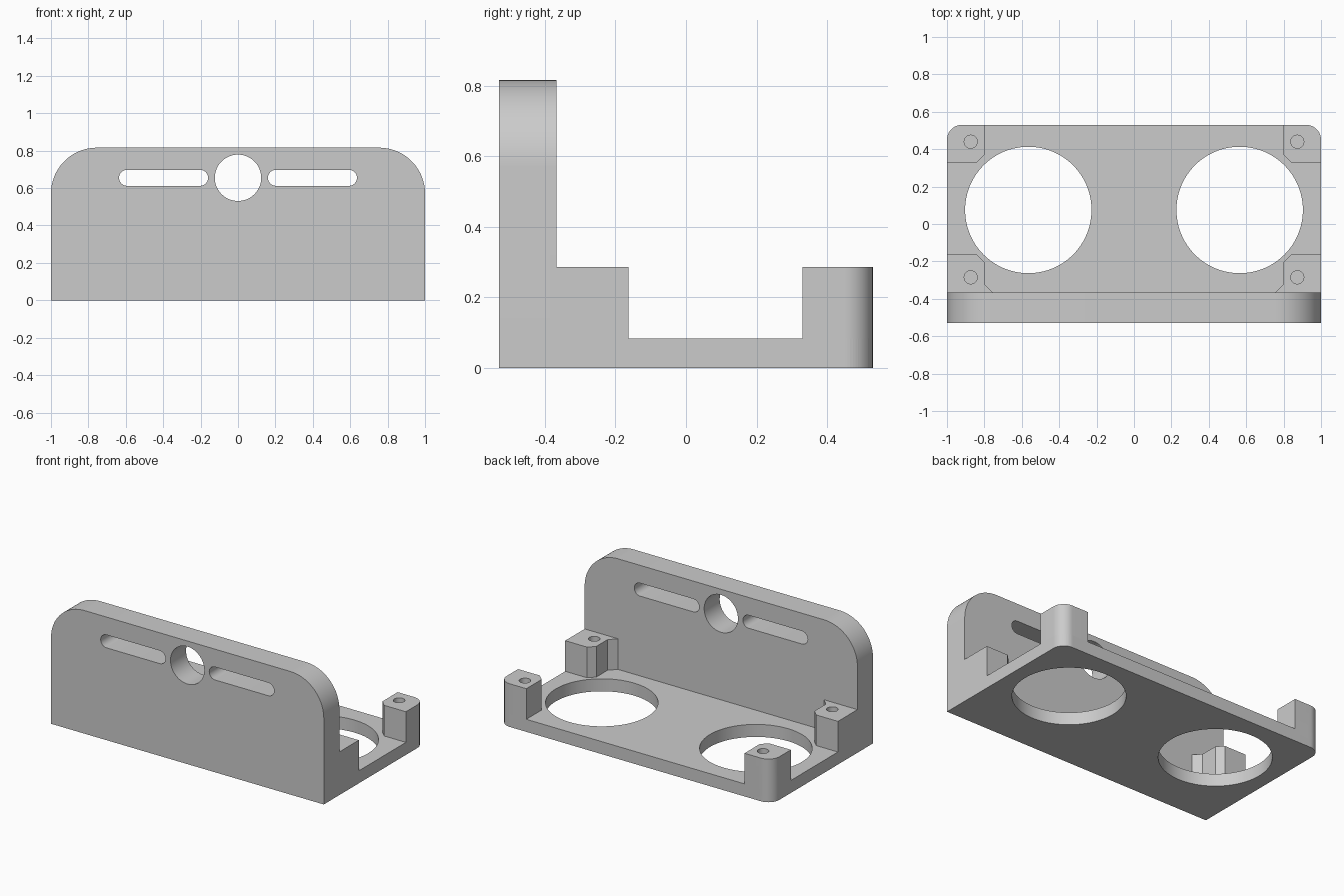
import bpy
import bmesh
from math import sin, cos, pi, radians
from mathutils import Vector

cube = bpy.data.objects.get("Cube")
if cube:
    bpy.data.objects.remove(cube, do_unlink=True)

HALF_X, HALF_Y = 1.0, 0.53
PLATE_BACK = -0.367
PLATE_TOP, POST_TOP, BASE_TOP = 0.816, 0.286, 0.083

grey = bpy.data.materials.new("plain grey")
grey.use_nodes = True
grey.diffuse_color = (0.6, 0.6, 0.6, 1)
grey.node_tree.nodes["Principled BSDF"].inputs["Base Color"].default_value = (0.6, 0.6, 0.6, 1)


def arc(cx, cy, r, start, end, steps=16):
    """Points along an arc, angles in degrees."""
    angles = [radians(start + (end - start) * i / steps) for i in range(steps + 1)]
    return [(cx + r * cos(a), cy + r * sin(a)) for a in angles]


def circle(cx, cy, r, steps=64):
    return arc(cx, cy, r, 0, 360, steps)[:-1]


def prism(name, outline, low, high, axis="z"):
    """Extrude an outline along z, or an x-z outline along y."""
    def place(p, h):
        return (p[0], p[1], h) if axis == "z" else (p[0], h, p[1])
    bm = bmesh.new()
    face = bm.faces.new([bm.verts.new(place(p, low)) for p in outline])
    top = bmesh.ops.extrude_face_region(bm, geom=[face])
    moved = [v for v in top["geom"] if isinstance(v, bmesh.types.BMVert)]
    shift = Vector(place((0, 0), high - low))
    bmesh.ops.translate(bm, verts=moved, vec=shift)
    bmesh.ops.recalc_face_normals(bm, faces=bm.faces)
    mesh = bpy.data.meshes.new(name)
    bm.to_mesh(mesh)
    bm.free()
    mesh.materials.append(grey)
    obj = bpy.data.objects.new(name, mesh)
    bpy.context.collection.objects.link(obj)
    return obj


def combine(target, tool, operation):
    """Apply a boolean and discard the tool."""
    mod = target.modifiers.new("combine", "BOOLEAN")
    mod.operation, mod.solver, mod.object = operation, "EXACT", tool
    bpy.context.view_layer.objects.active = target
    bpy.ops.object.modifier_apply(modifier=mod.name)
    bpy.data.objects.remove(tool, do_unlink=True)


def mirrored(outline, side):
    return [(side * x, y) for x, y in outline]


# Base with rounded rear corners
R = 0.08
rear_corner = arc(HALF_X - R, HALF_Y - R, R, 0, 90)
bracket = prism("mounting_bracket",
                [(-HALF_X, -HALF_Y), (HALF_X, -HALF_Y)] + rear_corner
                + mirrored(rear_corner, -1)[::-1], 0, BASE_TOP)

# Upright front plate with large top corners
R = 0.245
top_corner = arc(HALF_X - R, PLATE_TOP - R, R, 0, 90, 24)
plate = prism("front_plate",
              [(-HALF_X, 0), (HALF_X, 0)] + top_corner + mirrored(top_corner, -1)[::-1],
              -HALF_Y, PLATE_BACK, "y")
combine(bracket, plate, "UNION")

# Four corner posts; the front pair flares into the plate
rear_post = [(HALF_X, 0.33)] + rear_corner + [(0.8, HALF_Y), (0.8, 0.37), (0.84, 0.33)]
front_post = [(HALF_X, PLATE_BACK), (HALF_X, -0.163), (0.84, -0.163), (0.8, -0.203),
              (0.8, -0.322), (0.755, PLATE_BACK)]
for side in (-1, 1):
    for outline in (rear_post, front_post):
        combine(bracket, prism("post", mirrored(outline, side), 0, POST_TOP), "UNION")

# Large openings, blind screw holes and plate slots
for side in (-1, 1):
    combine(bracket, prism("opening", circle(side * 0.565, 0.075, 0.338, 96), -0.1, 0.2), "DIFFERENCE")
    for y in (0.44, -0.285):
        combine(bracket, prism("screw_hole", circle(side * 0.873, y, 0.035, 32), BASE_TOP, 0.4), "DIFFERENCE")
    slot = arc(0.593, 0.655, 0.043, -90, 90) + arc(0.203, 0.655, 0.043, 90, 270)
    combine(bracket, prism("slot", mirrored(slot, side), -0.7, -0.3, "y"), "DIFFERENCE")
combine(bracket, prism("centre_hole", circle(0, 0.655, 0.124), -0.7, -0.3, "y"), "DIFFERENCE")

# Smooth curved walls, crisp edges
bpy.ops.object.select_all(action="DESELECT")
bracket.select_set(True)
bpy.context.view_layer.objects.active = bracket
bpy.ops.object.shade_smooth_by_angle(angle=radians(30))
